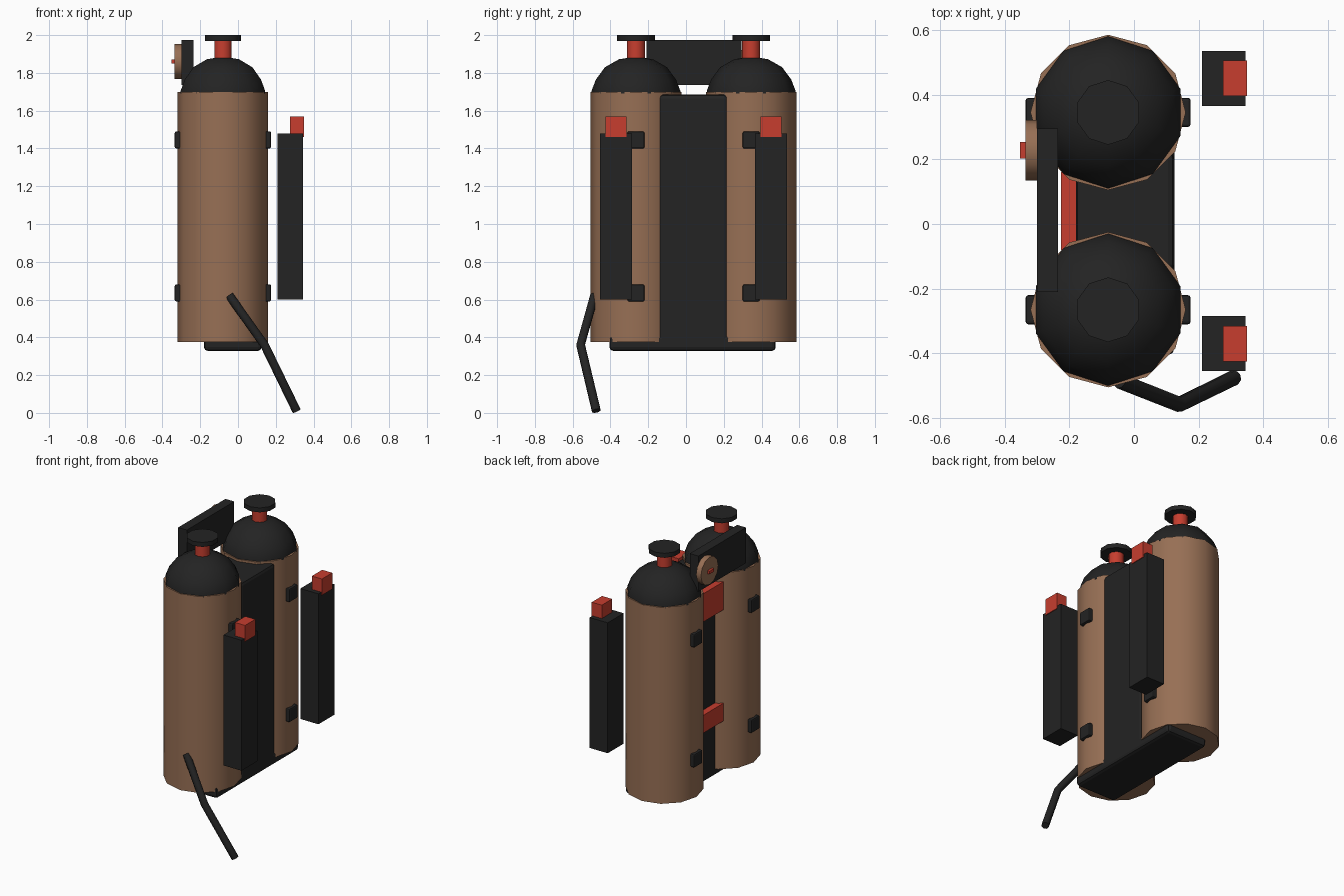
import bpy, bmesh, math
from mathutils import Matrix, Vector

cube = bpy.data.objects.get("Cube")
if cube:
    bpy.data.objects.remove(cube, do_unlink=True)


def material(name, colour):
    m = bpy.data.materials.new(name)
    m.use_nodes = True
    m.diffuse_color = (*colour, 1)
    m.node_tree.nodes["Principled BSDF"].inputs["Base Color"].default_value = (*colour, 1)
    return m


BROWN = material("tan brown", (0.31, 0.16, 0.09))
DARK = material("charcoal", (0.017, 0.017, 0.017))
RED = material("signal red", (0.57, 0.048, 0.028))


def finish(bm, name, mat, smooth=None):
    bmesh.ops.recalc_face_normals(bm, faces=bm.faces)
    mesh = bpy.data.meshes.new(name)
    bm.to_mesh(mesh)
    bm.free()
    mesh.materials.append(mat)
    obj = bpy.data.objects.new(name, mesh)
    bpy.context.collection.objects.link(obj)
    if smooth:
        bpy.ops.object.select_all(action="DESELECT")
        obj.select_set(True)
        bpy.context.view_layer.objects.active = obj
        bpy.ops.object.shade_smooth_by_angle(angle=math.radians(smooth))
    return obj


def box(name, mat, x, y, z, bevel=0):
    """Box from (low, high) ranges, with an optional chamfer."""
    bm = bmesh.new()
    bmesh.ops.create_cube(bm, size=1)
    ranges = (x, y, z)
    for v in bm.verts:
        v.co = Vector([r[0] if c < 0 else r[1] for r, c in zip(ranges, v.co)])
    if bevel:
        bmesh.ops.bevel(bm, geom=bm.edges[:], offset=bevel, segments=2,
                        profile=0.5, affect="EDGES")
    return finish(bm, name, mat)


def lathe(name, mat, profile, sides, centre, smooth=45, turn=None):
    """Spin (radius, height) points round the z axis, cap both ends."""
    bm = bmesh.new()
    rings = []
    for r, h in profile:
        angles = [math.pi / 2 + math.tau * i / sides for i in range(sides)]
        rings.append([bm.verts.new((r * math.cos(a), r * math.sin(a), h)) for a in angles])
    for low, high in zip(rings, rings[1:]):
        for i in range(sides):
            j = (i + 1) % sides
            bm.faces.new((low[i], low[j], high[j], high[i]))
    bm.faces.new(rings[0][::-1])
    bm.faces.new(rings[-1])
    if turn:
        bm.transform(turn)
    bm.transform(Matrix.Translation(centre))
    return finish(bm, name, mat, smooth)


TANK_X = -0.08

# Twin tanks with domes, valve stems, caps, strap clips and side cases
for side, y in (("front", -0.265), ("back", 0.345)):
    c = (TANK_X, y, 0)
    lathe(side + "_tank", BROWN, [(0.24, 0.375), (0.24, 1.7)], 12, c)
    lathe(side + "_dome", DARK, [(0.235, 1.69), (0.235, 1.705), (0.212, 1.765),
                                 (0.164, 1.83), (0.09, 1.872), (0.01, 1.885)], 10, c, 50)
    lathe(side + "_valve_stem", RED, [(0.048, 1.86), (0.048, 1.975)], 10, c)
    lathe(side + "_valve_cap", DARK, [(0.1, 1.97), (0.1, 2.0)], 10, c)
    for level, z in (("lower", 0.59), ("upper", 1.4)):
        for way, s in (("left", 1), ("right", -1)):
            xs = sorted((TANK_X + s * 0.2, TANK_X + s * 0.255))
            box(f"{side}_{level}_{way}_clip", DARK, xs, (y - 0.045, y + 0.045),
                (z, z + 0.09), 0.008)
    mid = y + 0.105 if y > 0 else y - 0.105
    box(side + "_case", DARK, (0.21, 0.345), (mid - 0.085, mid + 0.085), (0.6, 1.48))
    box(side + "_case_knob", RED, (0.275, 0.35), (mid - 0.055, mid + 0.055), (1.46, 1.57))

# Central pack body and base plate
box("pack_body", DARK, (-0.18, 0.125), (-0.145, 0.22), (0.34, 1.685), 0.02)
box("base_plate", DARK, (-0.18, 0.125), (-0.405, 0.475), (0.328, 0.41), 0.02)

# Red pads on the pack body
box("upper_pad", RED, (-0.225, -0.17), (-0.08, 0.16), (1.45, 1.64))
box("lower_pad", RED, (-0.225, -0.17), (-0.08, 0.16), (0.7, 0.82))

# Control panel with gauge
box("control_panel", DARK, (-0.3, -0.235), (-0.21, 0.295), (1.735, 1.975))
lathe("gauge", BROWN, [(0.093, 0), (0.093, 0.036)], 12, (-0.3, 0.228, 1.86),
      turn=Matrix.Rotation(-math.pi / 2, 4, "Y"))
box("gauge_needle", RED, (-0.352, -0.33), (0.203, 0.253), (1.85, 1.87))

# Bent hose
curve = bpy.data.curves.new("hose", "CURVE")
curve.dimensions = "3D"
curve.bevel_depth = 0.024
curve.bevel_resolution = 2
curve.use_fill_caps = True
spline = curve.splines.new("POLY")
path = [(-0.045, -0.485, 0.62), (0.14, -0.558, 0.36), (0.31, -0.475, 0.011)]
spline.points.add(len(path) - 1)
for point, co in zip(spline.points, path):
    point.co = (*co, 1)
curve.materials.append(DARK)
hose = bpy.data.objects.new("hose", curve)
bpy.context.collection.objects.link(hose)
